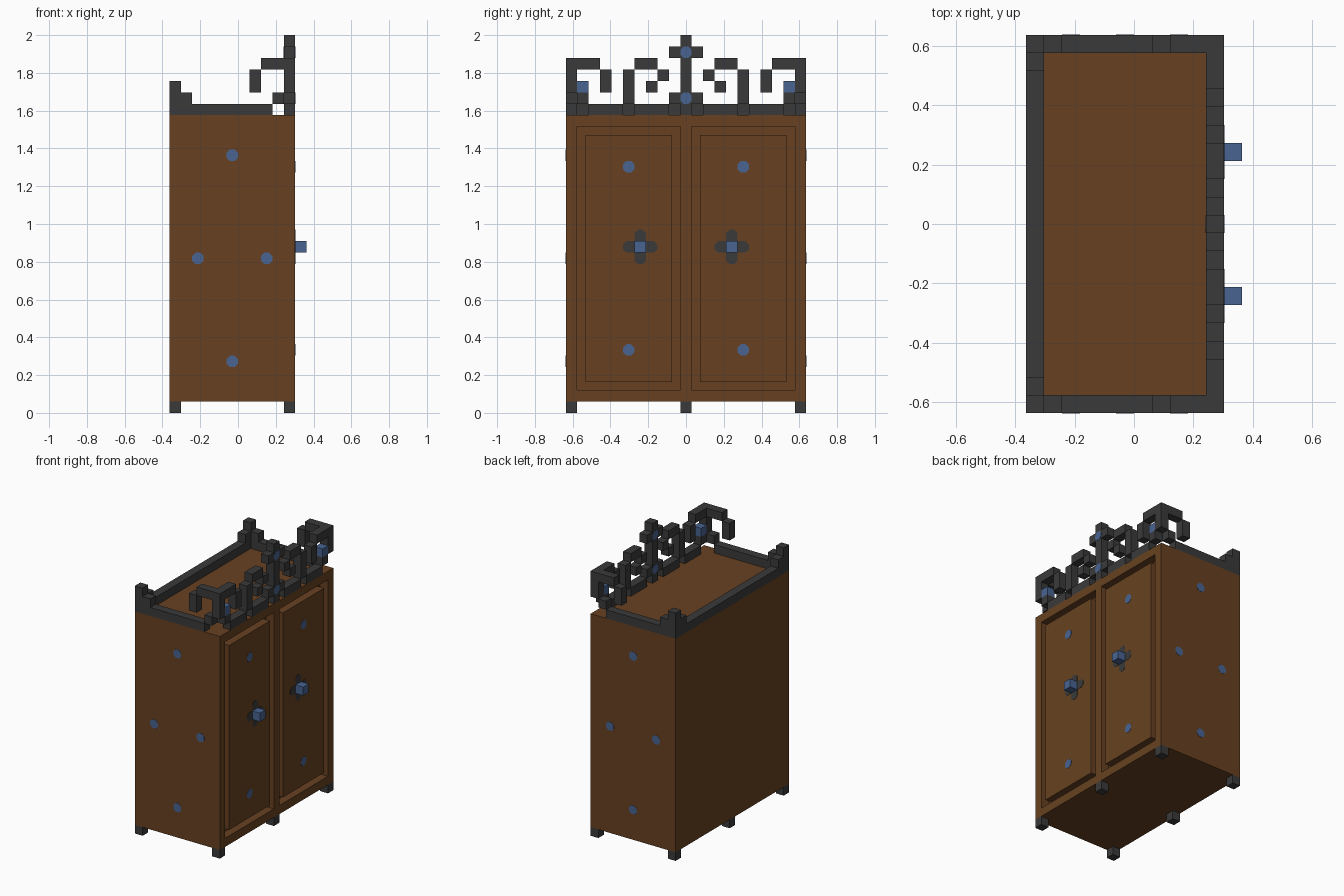
import bpy, bmesh, math
from mathutils import Vector, Matrix

U = 2 / 33  # one block

old = bpy.data.objects.get("Cube")
if old:
    bpy.data.objects.remove(old)


def material(name, rgb):
    m = bpy.data.materials.new(name)
    m.use_nodes = True
    m.diffuse_color = (*rgb, 1)
    m.node_tree.nodes["Principled BSDF"].inputs["Base Color"].default_value = (*rgb, 1)
    return m


WOOD = material("brown wood", (0.135, 0.053, 0.015))
IRON = material("dark iron", (0.042, 0.042, 0.042))
BLUE = material("blue enamel", (0.065, 0.127, 0.283))


def finish(bm, name, mat):
    bmesh.ops.scale(bm, vec=(U, U, U), verts=bm.verts)
    bmesh.ops.recalc_face_normals(bm, faces=bm.faces)
    mesh = bpy.data.meshes.new(name)
    bm.to_mesh(mesh)
    bm.free()
    mesh.materials.append(mat)
    ob = bpy.data.objects.new(name, mesh)
    bpy.context.collection.objects.link(ob)
    return ob


def add_box(bm, lo, hi):
    lo, hi = Vector(lo), Vector(hi)
    bmesh.ops.create_cube(bm, size=1, matrix=Matrix.Translation((lo + hi) / 2)
                          @ Matrix.Diagonal((*(hi - lo), 1)))


def boxes(name, mat, pairs):
    bm = bmesh.new()
    for lo, hi in pairs:
        add_box(bm, lo, hi)
    return finish(bm, name, mat)


def side_box(s, x0, x1, k0, k1, z0, z1):
    """Box from block k0 to k1 away from the middle, on side s of y."""
    a, b = sorted((s * (k0 - 0.5), s * (k1 + 0.5)))
    return (x0, a, z0), (x1, b, z1)


def plate(name, mat, centre, normal, long=0):
    """Thin octagonal plate; long stretches it along y (1) or z (2)."""
    bm = bmesh.new()
    bmesh.ops.create_cone(bm, cap_ends=True, segments=8, depth=0.06,
                          radius1=0.5 / math.cos(math.pi / 8),
                          radius2=0.5 / math.cos(math.pi / 8),
                          matrix=Matrix.Rotation(math.pi / 8, 4, "Z"))
    rot = Vector((0, 0, 1)).rotation_difference(Vector(normal)).to_matrix()
    bmesh.ops.rotate(bm, matrix=rot, verts=bm.verts)
    if long:
        for v in bm.verts:
            v.co[long] += math.copysign(1, v.co[long])
    bmesh.ops.translate(bm, vec=centre, verts=bm.verts)
    return finish(bm, name, mat)


# Cabinet body with two framed doors: a sunken groove round each panel
bm = bmesh.new()
add_box(bm, (-6, -10.5, 1), (5, 10.5, 26))
cuts = [((0, y, 0), (0, 1, 0)) for y in (-9.5, -0.5, 0.5, 9.5)]
cuts += [((0, 0, z), (0, 0, 1)) for z in (2, 25)]
for co, no in cuts:
    bmesh.ops.bisect_plane(bm, geom=bm.verts[:] + bm.edges[:] + bm.faces[:],
                           plane_co=co, plane_no=no)
doors = []
for f in bm.faces:
    c = f.calc_center_median()
    if c.x > 4.9 and 0.5 < abs(c.y) < 9.5 and 2 < c.z < 25:
        doors.append(f)
ring = bmesh.ops.inset_individual(bm, faces=doors, thickness=1)["faces"]
out = bmesh.ops.extrude_face_region(bm, geom=ring)
bmesh.ops.translate(bm, vec=(-1, 0, 0),
                    verts=[g for g in out["geom"] if isinstance(g, bmesh.types.BMVert)])
bmesh.ops.delete(bm, geom=[f for f in ring if f.is_valid], context="FACES_ONLY")
bmesh.ops.dissolve_limit(bm, angle_limit=0.01, verts=bm.verts, edges=bm.edges)
finish(bm, "cabinet_body", WOOD)

# Feet
boxes("feet", IRON, [((x, y - 0.5, 0), (x + 1, y + 0.5, 1))
                     for x in (-6, 4) for y in (-10, 0, 10)])

# Low rail round the back and the sides of the top
boxes("back_rail", IRON, [((-6, -10.5, 26), (-5, 10.5, 27))])
for s, side in ((-1, "right"), (1, "left")):
    boxes(side + "_side_rail", IRON, [side_box(s, -5, 3, 10, 10, 26, 27)])
    boxes(side + "_back_corner", IRON, [
        side_box(s, -6, -5, 10, 10, 27, 29),
        side_box(s, -5, -4, 10, 10, 27, 28),
        side_box(s, -6, -5, 9, 9, 27, 28)])

    # Broken rail over the doors
    boxes(side + "_door_rail", IRON, [
        side_box(s, 4, 5, 2, 4, 26, 27),
        side_box(s, 4, 5, 6, 8, 26, 27)])

    # Corner scroll, curling both along the doors and along the side
    boxes(side + "_corner_scroll", IRON, [
        side_box(s, 4, 5, 10, 10, 28, 31),
        side_box(s, 4, 5, 9, 9, 27, 28),
        side_box(s, 3, 4, 10, 10, 27, 28),
        side_box(s, 4, 5, 8, 9, 30, 31),
        side_box(s, 4, 5, 7, 7, 28, 30),
        side_box(s, 2, 4, 10, 10, 30, 31),
        side_box(s, 1, 2, 10, 10, 28, 30)])
    boxes(side + "_corner_gem", BLUE, [side_box(s, 4, 5, 9, 9, 28, 29)])

    # Inner scroll
    boxes(side + "_inner_scroll", IRON, [
        side_box(s, 4, 5, 5, 5, 27, 30),
        side_box(s, 4, 5, 3, 4, 30, 31),
        side_box(s, 4, 5, 2, 2, 29, 30),
        side_box(s, 4, 5, 3, 3, 28, 29)])

    # Door knob on a cross-shaped plate, with studs above and below
    boxes(side + "_knob", BLUE, [side_box(s, 5, 6, 4, 4, 14, 15)])
    plate(side + "_knob_plate_across", IRON, (5, s * 4, 14.5), (1, 0, 0), 1)
    plate(side + "_knob_plate_upright", IRON, (5, s * 4, 14.5), (1, 0, 0), 2)
    for z in (5.5, 21.5):
        plate(side + "_door_stud", BLUE, (5, s * 5, z), (1, 0, 0))

    # Studs on the side wall
    for x, z in ((-0.5, 22.5), (-0.5, 4.5), (-3.5, 13.5), (2.5, 13.5)):
        plate(side + "_wall_stud", BLUE, (x, s * 10.5, z), (0, s, 0))

# Centre finial with a small cross and gems on both faces
boxes("centre_finial", IRON, [((4, -0.5, 26), (5, 0.5, 33))]
      + [side_box(s, 4, 5, 1, 1, z, z + 1) for s in (-1, 1) for z in (27, 31)])
for z in (27.5, 31.5):
    for x, n in ((5, 1), (4, -1)):
        plate("finial_gem", BLUE, (x, 0, z), (n, 0, 0))
